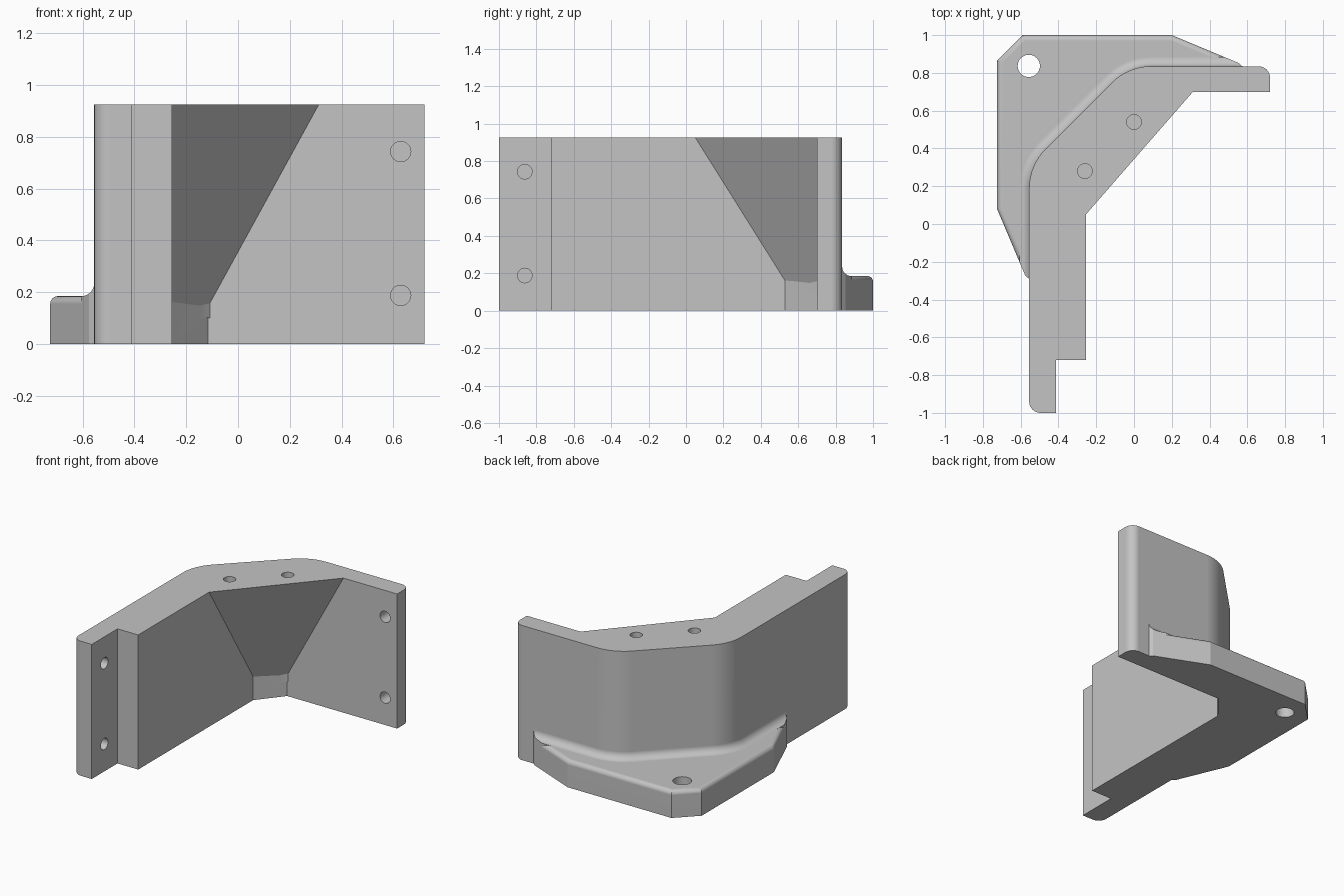
import bpy, bmesh
from math import sin, cos, radians, pi
from mathutils import Vector, Matrix

cube = bpy.data.objects.get("Cube")
if cube:
    bpy.data.objects.remove(cube, do_unlink=True)

HEIGHT, PLATE = 0.925, 0.185
OUT_X, OUT_Y = -0.555, 0.835      # outer faces of the two arms
BEND, FILLET, DEPTH = 0.29, 0.05, 0.1

grey = bpy.data.materials.new("light grey")
grey.use_nodes = True
grey.diffuse_color = (0.55, 0.55, 0.55, 1)
grey.node_tree.nodes["Principled BSDF"].inputs["Base Color"].default_value = grey.diffuse_color


def arc(cx, cy, r, start, end, n=8):
    angles = [radians(start + (end - start) * i / n) for i in range(n + 1)]
    return [(cx + r * cos(a), cy + r * sin(a)) for a in angles]


def finish(bm, name):
    bmesh.ops.recalc_face_normals(bm, faces=bm.faces)
    mesh = bpy.data.meshes.new(name)
    bm.to_mesh(mesh)
    bm.free()
    obj = bpy.data.objects.new(name, mesh)
    bpy.context.collection.objects.link(obj)
    mesh.materials.append(grey)
    return obj


def loft(rings, closed=False):
    """Skin matching rings of 3D points; cap the ends or join last to first."""
    bm = bmesh.new()
    loops = [[bm.verts.new(p) for p in ring] for ring in rings]
    n = len(loops[0])
    pairs = list(zip(loops, loops[1:]))
    if closed:
        pairs.append((loops[-1], loops[0]))
    for a, b in pairs:
        for i in range(n if not closed else n - 1):
            j = (i + 1) % n
            bm.faces.new((a[i], a[j], b[j], b[i]))
    if closed:
        bm.faces.new([l[0] for l in loops])
        bm.faces.new([l[-1] for l in loops])
    else:
        bm.faces.new(loops[0])
        bm.faces.new(loops[-1])
    bmesh.ops.recalc_face_normals(bm, faces=bm.faces)
    return bm


def at(points, z):
    return [(x, y, z) for x, y in points]


def combine(target, tool, operation):
    mod = target.modifiers.new("cut", 'BOOLEAN')
    mod.operation, mod.object, mod.solver = operation, tool, 'EXACT'
    bpy.context.view_layer.objects.active = target
    bpy.ops.object.modifier_apply(modifier=mod.name)
    bpy.data.objects.remove(tool, do_unlink=True)


def drill(target, centre, axis, radius, depth):
    bm = bmesh.new()
    spin = Vector((0, 0, 1)).rotation_difference(Vector(axis)).to_matrix().to_4x4()
    bmesh.ops.create_cone(bm, cap_ends=True, segments=32, radius1=radius, radius2=radius,
                          depth=2 * depth, matrix=Matrix.Translation(centre) @ spin)
    tool = finish(bm, "drill")
    tool.hide_render = True
    combine(target, tool, 'DIFFERENCE')


def bend(offset):
    """Outer bend of the wall, moved outwards by an offset."""
    r = BEND + offset
    return (arc(OUT_X + BEND, 0.19, r, 180, 135)
            + arc(0.09, OUT_Y - BEND, r, 135, 90))


# Wall: two arms, with an inner corner whose sloping face widens to the top
def wall_profile(low, high):
    r = 0.06
    return (arc(OUT_X + r, -1 + r, r, 270, 180) + bend(0)
            + arc(0.72 - r, OUT_Y - r, r, 90, 0)
            + [(0.72, 0.7), high, low, (-0.255, -0.72), (-0.412, -0.72), (-0.412, -1)])


bracket = finish(loft([at(wall_profile((-0.255, 0.63), (-0.195, 0.7)), 0),
                       at(wall_profile((-0.255, 0.05), (0.312, 0.7)), HEIGHT)]), "corner_bracket")

# Mounting plate with a rounded upper rim
rim = [(-0.535, -0.305), (-0.575, -0.275), (-0.725, 0.08), (-0.725, 0.865), (-0.59, 1),
       (0.2, 1), (0.555, 0.852), (0.595, 0.815)]
outline = rim + [(-0.1, 0.72), (-0.44, 0.3)]
bm = loft([at(outline, 0), at(outline, PLATE)])
inner = {(round(x, 3), round(y, 3)) for x, y in outline[-2:]}
rim_edges = [e for e in bm.edges
             if all(v.co.z > 0.1 and (round(v.co.x, 3), round(v.co.y, 3)) not in inner
                    for v in e.verts)]
bmesh.ops.bevel(bm, geom=rim_edges, offset=0.03, segments=6, profile=0.5, affect='EDGES')
plate = finish(bm, "mounting_plate")

# Concave fillet between plate and wall, trimmed to the plate outline
section = [(-0.04, 0.1), (FILLET, 0.1)]
section += [(FILLET * (1 - sin(t)), PLATE + FILLET * (1 - cos(t)))
            for t in [pi / 2 * i / 8 for i in range(9)]]
section.append((-0.04, PLATE + FILLET))
rings = [at([(OUT_X - d, -0.4)] + bend(d) + [(0.68, OUT_Y + d)], z) for d, z in section]
fillet = finish(loft(rings, closed=True), "plate_fillet")
trimmer = finish(loft([at(outline[:8] + [(0.3, 0.5), (-0.2, 0.2)], 0.05),
                       at(outline[:8] + [(0.3, 0.5), (-0.2, 0.2)], 0.4)]), "fillet_trimmer")
combine(fillet, trimmer, 'INTERSECT')

combine(bracket, plate, 'UNION')
combine(bracket, fillet, 'UNION')

# Screw holes: blind in both arm ends and the top, through in the plate
for z in (0.188, 0.743):
    drill(bracket, (0.628, 0.7, z), (0, 1, 0), 0.039, DEPTH)
    drill(bracket, (-0.412, -0.862, z), (1, 0, 0), 0.039, DEPTH)
for x, y in ((0, 0.54), (-0.26, 0.28)):
    drill(bracket, (x, y, HEIGHT), (0, 0, 1), 0.039, 0.15)
drill(bracket, (-0.557, 0.837, 0), (0, 0, 1), 0.059, 0.4)

# Smooth rounded areas while keeping flats and corners crisp
bpy.ops.object.select_all(action='DESELECT')
bracket.select_set(True)
bpy.context.view_layer.objects.active = bracket
bpy.ops.object.shade_smooth_by_angle(angle=radians(18))
weighted = bracket.modifiers.new("crisp flats", 'WEIGHTED_NORMAL')
weighted.keep_sharp = True
